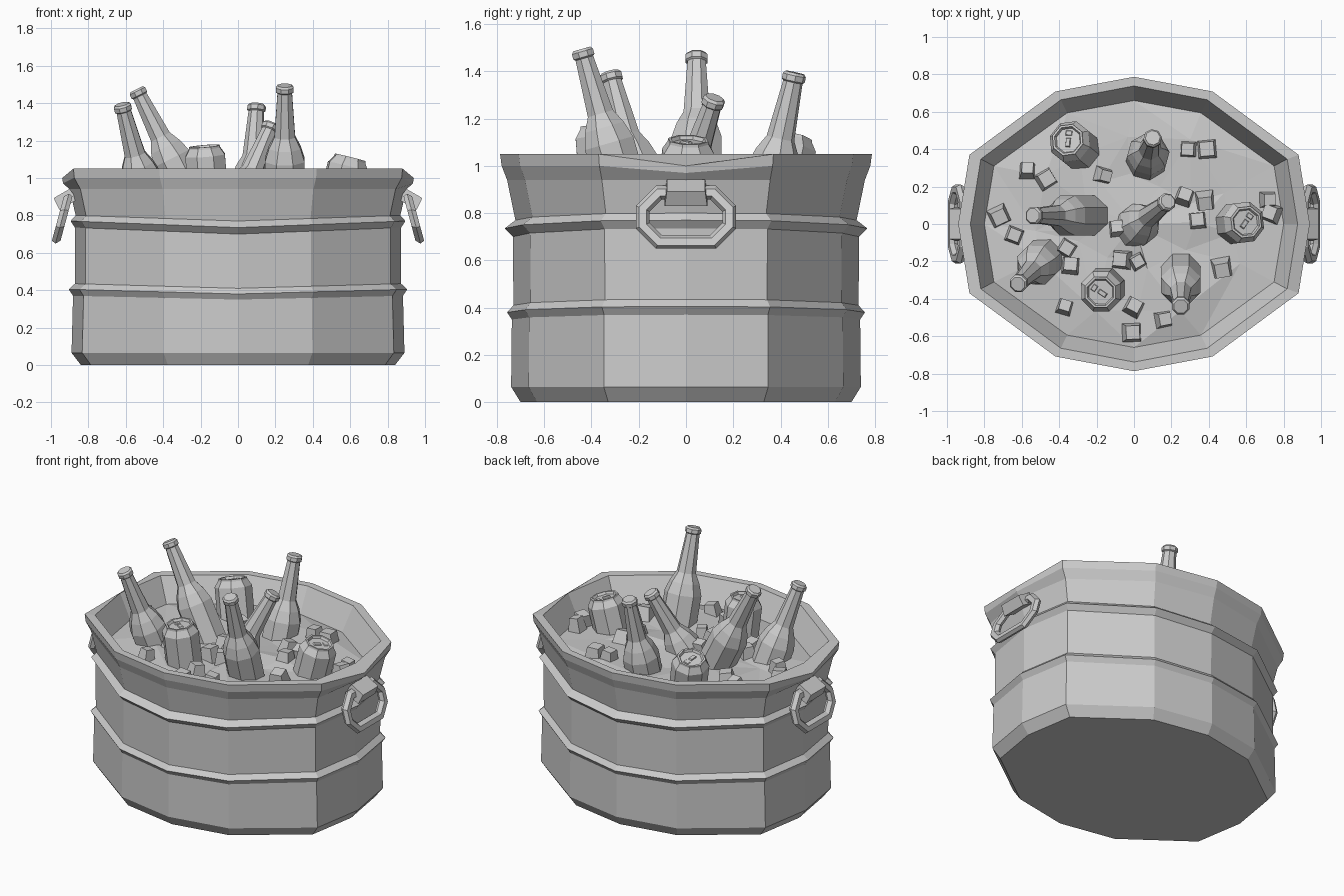
import bpy, bmesh, math, random
from mathutils import Vector, Matrix

random.seed(4)
if "Cube" in bpy.data.objects:
    bpy.data.objects.remove(bpy.data.objects["Cube"], do_unlink=True)

grey = bpy.data.materials.new("plain grey")
grey.use_nodes = True
grey.diffuse_color = (0.6, 0.6, 0.6, 1)
grey.node_tree.nodes["Principled BSDF"].inputs["Base Color"].default_value = (0.6, 0.6, 0.6, 1)


def finish(name, bm, matrix=Matrix()):
    """Turn a bmesh into a flat-shaded object."""
    bmesh.ops.recalc_face_normals(bm, faces=bm.faces)
    mesh = bpy.data.meshes.new(name)
    bm.to_mesh(mesh)
    bm.free()
    mesh.materials.append(grey)
    obj = bpy.data.objects.new(name, mesh)
    obj.matrix_world = matrix
    bpy.context.collection.objects.link(obj)
    return obj


def skin(bm, loops, closed=False):
    """Bridge a list of equal vertex loops with quads."""
    rings = [[bm.verts.new(p) for p in loop] for loop in loops]
    pairs = list(zip(rings, rings[1:]))
    if closed:
        pairs.append((rings[-1], rings[0]))
    for a, b in pairs:
        n = len(a)
        for i in range(n):
            j = (i + 1) % n
            bm.faces.new((a[i], a[j], b[j], b[i]))
    return rings


def lathe(name, profile, top, lean, sides=8):
    """Spin a (radius, height) profile, its top at a point, leaning by (dx, dy) per unit of z."""
    bm = bmesh.new()
    turn = [math.tau * (i + 0.5) / sides for i in range(sides)]
    rings = skin(bm, [[(r * math.cos(a), r * math.sin(a), z) for a in turn] for r, z in profile])
    bm.faces.new(rings[0])
    bm.faces.new(rings[-1])
    rot = Vector((lean[0], lean[1], 1)).to_track_quat('Z', 'Y').to_matrix().to_4x4()
    matrix = Matrix.Translation(top) @ rot
    finish(name, bm, matrix)
    return matrix


def block(name, size, taper, matrix):
    """Box whose top is narrowed by a taper."""
    bm = bmesh.new()
    bmesh.ops.create_cube(bm, size=1)
    for v in bm.verts:
        k = taper if v.co.z > 0 else 1
        v.co = Vector((v.co.x * size[0] * k, v.co.y * size[1] * k, v.co.z * size[2]))
    finish(name, bm, matrix)


# Twelve-sided oval plan shared by the tub and the ice
quarter = [(1, 0), (0.936, 0.47), (0.447, 0.9), (0, 1)]
plan = quarter + [(-x, y) for x, y in quarter[-2::-1]]
plan += [(x, -y) for x, y in plan[-2:0:-1]]


def oval(rx, ry, z, rise=0):
    return [(x * rx, y * ry, z + rise * abs(x)) for x, y in plan]


# Tub: outer wall with two hoops, rolled rim, then the inner wall
tub_rings = [
    oval(0.84, 0.70, 0),
    oval(0.89, 0.74, 0.065),
    oval(0.882, 0.737, 0.35, 0.02),
    oval(0.905, 0.757, 0.38, 0.025),
    oval(0.872, 0.73, 0.41, 0.025),
    oval(0.872, 0.733, 0.70, 0.035),
    oval(0.895, 0.768, 0.735, 0.035),
    oval(0.868, 0.722, 0.77, 0.03),
    oval(0.90, 0.757, 0.94),
    oval(0.935, 0.78, 1.0),
    oval(0.94, 0.787, 1.05),
    oval(0.875, 0.738, 1.05),
    oval(0.80, 0.66, 0.89),
]
# The rim dips at both ends
for ring, drop in ((9, 0.03), (10, 0.05)):
    tub_rings[ring] = [(x, y, z - (drop if abs(y) < 0.01 else 0)) for x, y, z in tub_rings[ring]]
bm = bmesh.new()
rings = skin(bm, tub_rings)
bm.faces.new(rings[0])
finish("tub", bm)

# Bed of ice with an uneven faceted surface
bm = bmesh.new()
ice_loops = [oval(0.80, 0.66, 0.89)]
for k in (0.7, 0.35):
    ice_loops.append([(x + random.uniform(-0.06, 0.06), y + random.uniform(-0.06, 0.06),
                       z + random.uniform(0, 0.045)) for x, y, z in oval(0.8 * k, 0.66 * k, 0.89)])
rings = skin(bm, ice_loops)
centre = bm.verts.new((0, 0, 0.92))
for i in range(len(plan)):
    bm.faces.new((rings[-1][i - 1], rings[-1][i], centre))
bmesh.ops.triangulate(bm, faces=bm.faces)
ice = finish("ice_bed", bm)
for f in ice.data.polygons:
    if f.normal.z < 0:
        f.flip()

# Loose ice cubes
cubes = [(-.57, .29), (-.47, .24), (-.16, .26), (-.72, .04), (-.64, -.06), (-.09, -.02),
         (.29, .4), (.39, .4), (.27, .15), (.38, .12), (.34, .02), (.72, .13), (.73, .06),
         (-.36, -.13), (-.34, -.22), (-.37, -.44), (-.07, -.19), (.02, -.2), (.47, -.24),
         (0, -.44), (.16, -.51), (-.01, -.58)]
for x, y in cubes:
    s = random.uniform(0.08, 0.105)
    spin = Matrix.Rotation(random.uniform(-0.6, 0.6), 4, 'Z')
    tilt = Matrix.Rotation(random.uniform(-0.3, 0.3), 4, random.choice('XY'))
    block("ice_cube", (s, s, 0.09), 0.72, Matrix.Translation((x, y, 0.935)) @ spin @ tilt)

# Bottles: cap, neck, shoulder, body
bottle = [(0.04, 0.005), (0.05, -0.006), (0.05, -0.03), (0.042, -0.036), (0.06, -0.28),
          (0.092, -0.34), (0.115, -0.41), (0.115, -0.68), (0.1, -0.7)]
for top, lean in [((0.25, -0.44, 1.49), (0, -0.29)),
                  ((-0.62, -0.32, 1.39), (-0.26, -0.26)),
                  ((-0.54, 0.045, 1.47), (-0.5, 0)),
                  ((0.18, 0.12, 1.285), (0.42, 0.33)),
                  ((0.1, 0.46, 1.39), (0.06, 0.22))]:
    lathe("bottle", bottle, top, lean)

# Cans: sunken lid, rim, shoulder, body, and a pull tab
can = [(0.068, -0.015), (0.076, 0), (0.088, 0), (0.09, -0.012), (0.115, -0.05),
       (0.115, -0.34), (0.09, -0.37)]
for top, lean, spin in [((-0.355, 0.45, 1.12), (-0.25, 0.2), 0.6),
                        ((-0.18, -0.365, 1.17), (-0.08, -0.08), 0.2),
                        ((0.6, 0.01, 1.11), (0.25, 0.03), 2.4)]:
    place = lathe("can", can, top, lean) @ Matrix.Rotation(spin, 4, 'Z')
    block("can_tab", (0.05, 0.026, 0.008), 0.8, place @ Matrix.Translation((0.012, 0, -0.011)))
    block("can_opening", (0.026, 0.036, 0.004), 0.8, place @ Matrix.Translation((-0.04, 0, -0.013)))


def handle_loop(inset, depth):
    """Chamfered rectangle, leaning out towards the bottom."""
    w, h, c = 0.212 - inset, 0.133 - inset, 0.085 - 0.59 * inset
    corner = [(w, h - c), (w - c, h)]
    pts = corner + [(-y, z) for y, z in corner[::-1]]
    pts += [(-y, -z) for y, z in pts]
    return [(0.94 + depth - 0.27 * z, y, 0.783 + z) for y, z in pts]


# Handles and their brackets at both ends
section = [(0, 0), (0.014, 0.023), (0.044, 0.023), (0.058, 0), (0.044, -0.023), (0.014, -0.023)]
for name, angle in (("left", 0), ("right", math.pi)):
    side = Matrix.Rotation(angle, 4, 'Z')
    bm = bmesh.new()
    skin(bm, [handle_loop(*s) for s in section], closed=True)
    finish(name + "_handle", bm, side)
    tip = Matrix.Translation((0.925, 0, 0.887)) @ Matrix.Rotation(math.radians(30), 4, 'Y')
    block(name + "_handle_bracket", (0.11, 0.18, 0.07), 0.9, side @ tip)
